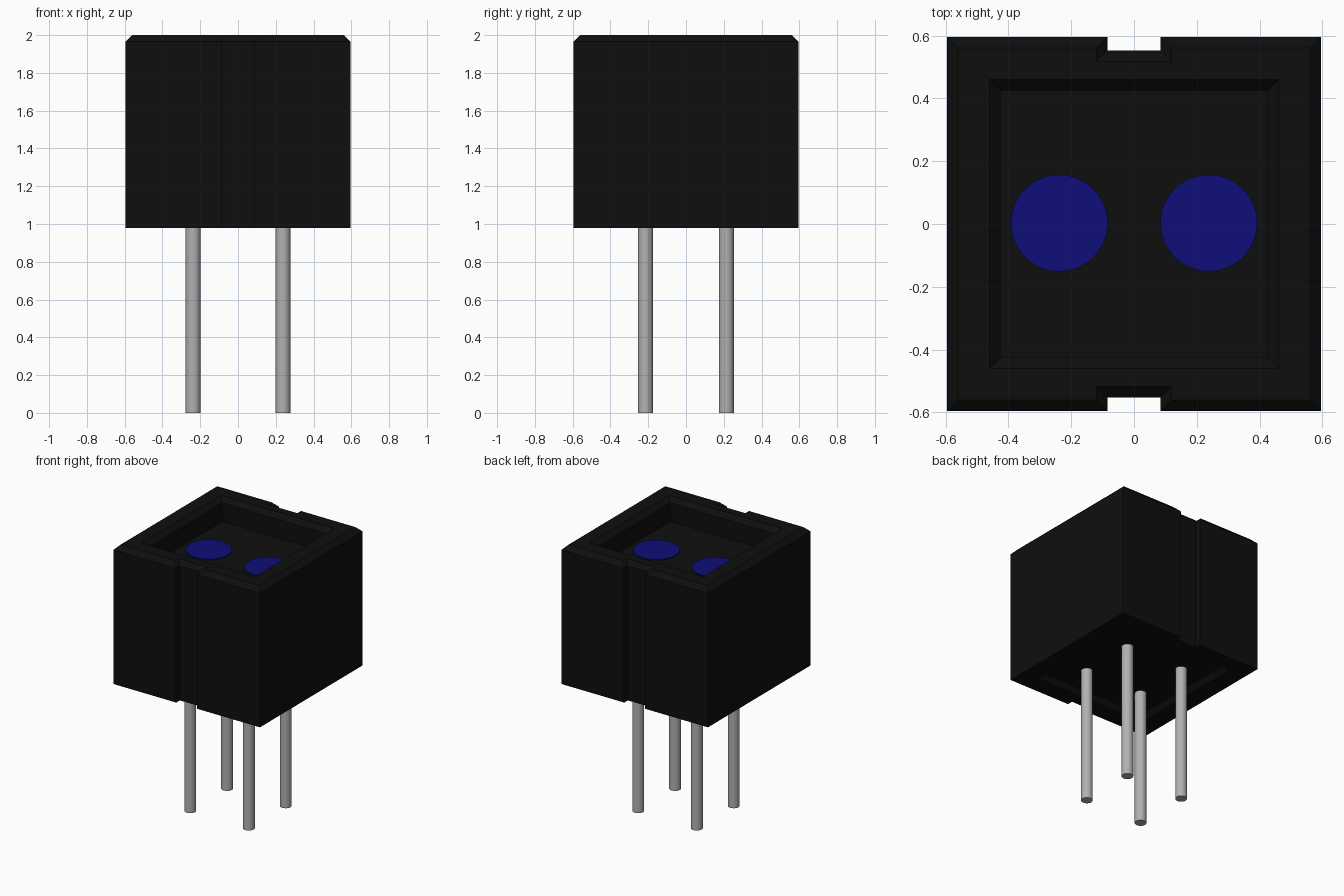
import bpy, bmesh, math

cube = bpy.data.objects.get("Cube")
if cube:
    bpy.data.objects.remove(cube, do_unlink=True)


def make_material(name, rgb, rough=0.6):
    mat = bpy.data.materials.new(name)
    mat.use_nodes = True
    mat.diffuse_color = (*rgb, 1)
    bsdf = mat.node_tree.nodes["Principled BSDF"]
    bsdf.inputs["Base Color"].default_value = (*rgb, 1)
    bsdf.inputs["Roughness"].default_value = rough
    return mat


BLACK = make_material("black plastic", (0.0045, 0.0045, 0.0045))
BLUE = make_material("dark blue lens", (0.0045, 0.0045, 0.19))
GREY = make_material("grey metal", (0.44, 0.44, 0.44))

HALF, BEVEL = 0.595, 0.035
BOTTOM, TOP, FLOOR = 0.98, 2.0, 1.83
NOTCH_X, NOTCH_Y = 0.085, 0.553
RIM = 0.46


def outline(c):
    """Square outline with a notch front and back, inset by c."""
    h, nx, ny = HALF - c, NOTCH_X + c, NOTCH_Y - c
    front = [(-h, -h), (-nx, -h), (-nx, -ny), (nx, -ny), (nx, -h), (h, -h)]
    return front + [(-x, -y) for x, y in front]


def square(h):
    return [(-h, -h), (h, -h), (h, h), (-h, h)]


def ring(bm, points, z):
    return [bm.verts.new((x, y, z)) for x, y in points]


def loop_edges(bm, loop):
    return [bm.edges.get((a, b)) for a, b in zip(loop, loop[1:] + loop[:1])]


def bridge(bm, a, b):
    n = len(a)
    for i in range(n):
        j = (i + 1) % n
        bm.faces.new((a[i], a[j], b[j], b[i]))


# Housing: notched shell, bevelled rim, sunken top and shallow sunken underside
bm = bmesh.new()
outer = [ring(bm, outline(0), BOTTOM),
         ring(bm, outline(0), TOP - BEVEL),
         ring(bm, outline(BEVEL), TOP)]
well = [ring(bm, square(RIM), TOP),
        ring(bm, square(RIM - BEVEL), TOP - BEVEL),
        ring(bm, square(RIM - BEVEL), FLOOR)]
under = [ring(bm, square(RIM), BOTTOM),
         ring(bm, square(RIM - BEVEL), BOTTOM + BEVEL)]
for rings in (outer, well, under):
    for a, b in zip(rings, rings[1:]):
        bridge(bm, a, b)
bm.faces.new(well[-1])
bm.faces.new(under[-1])
for a, b in ((outer[-1], well[0]), (outer[0], under[0])):
    bmesh.ops.triangle_fill(bm, use_beauty=True,
                            edges=loop_edges(bm, a) + loop_edges(bm, b))
bmesh.ops.recalc_face_normals(bm, faces=bm.faces[:])
mesh = bpy.data.meshes.new("housing")
bm.to_mesh(mesh)
bm.free()
mesh.materials.append(BLACK)
housing = bpy.data.objects.new("housing", mesh)
bpy.context.collection.objects.link(housing)


def cylinder(name, x, y, z0, z1, radius, sides, mat):
    bpy.ops.mesh.primitive_cylinder_add(vertices=sides, radius=radius, depth=z1 - z0,
                                        location=(x, y, (z0 + z1) / 2))
    obj = bpy.context.object
    obj.name = name
    obj.data.materials.append(mat)
    bpy.ops.object.shade_smooth_by_angle(angle=math.radians(40))


# Two round lenses on the well floor and four pins below
for side, sx in (("left", 1), ("right", -1)):
    cylinder(side + "_lens", sx * 0.238, 0.003, FLOOR - 0.02, FLOOR + 0.006, 0.154, 64, BLUE)
    for end, sy in (("front", -1), ("back", 1)):
        cylinder(f"{end}_{side}_pin", sx * 0.238, sy * 0.214, 0, 1.1, 0.04, 24, GREY)
